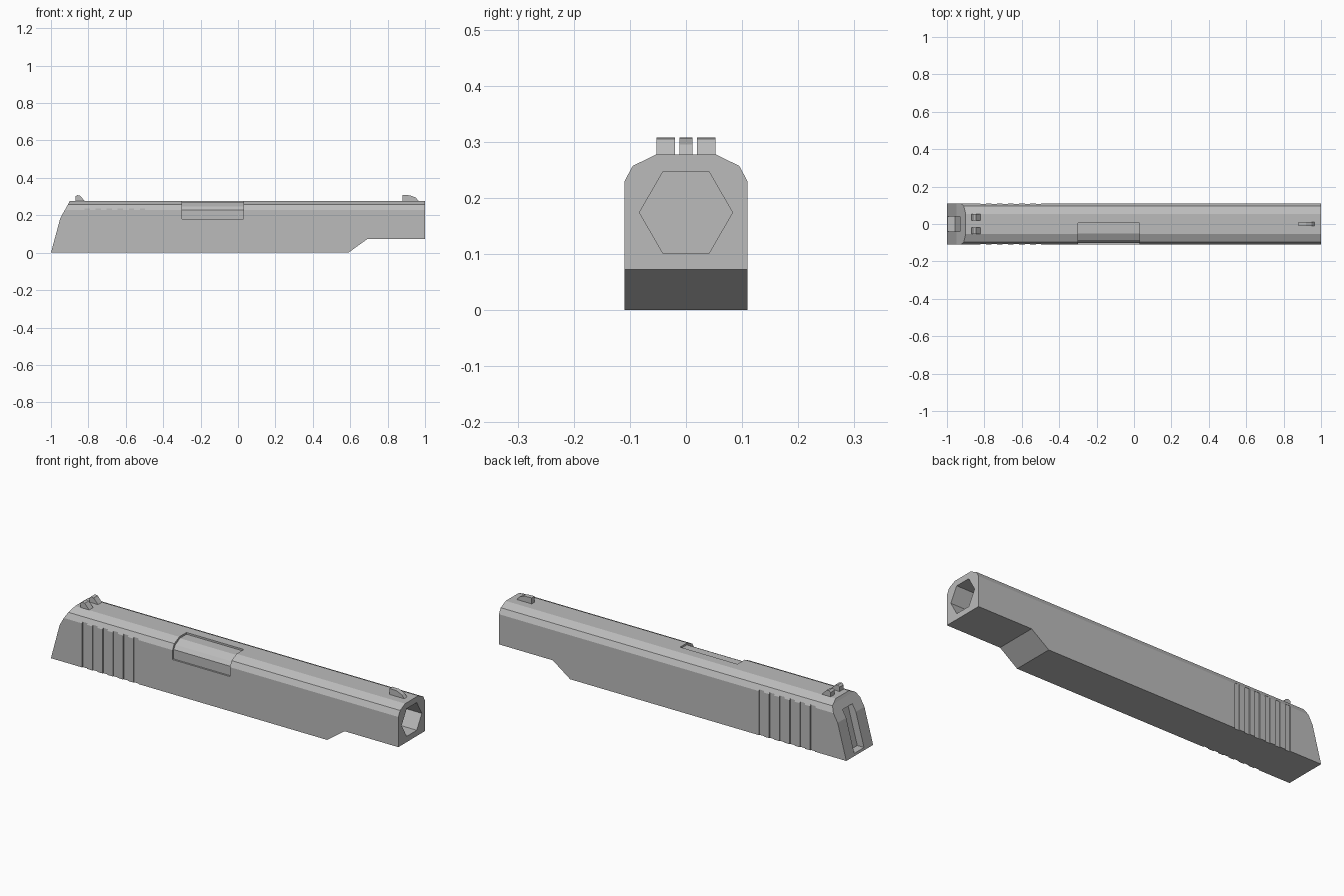
import bpy, bmesh, math

cube = bpy.data.objects.get("Cube")
if cube:
    bpy.data.objects.remove(cube, do_unlink=True)

steel = bpy.data.materials.new("grey steel")
steel.use_nodes = True
GREY = (0.5, 0.5, 0.5, 1)
steel.diffuse_color = GREY
steel.node_tree.nodes["Principled BSDF"].inputs["Base Color"].default_value = GREY


def prism(name, outline, axis, start, end):
    """Extrude a 2D outline: (y, z) along x, or (x, z) along y."""
    def place(p, d):
        return (d, p[0], p[1]) if axis == "x" else (p[0], d, p[1])
    bm = bmesh.new()
    rings = [[bm.verts.new(place(p, d)) for p in outline] for d in (start, end)]
    for ring in rings:
        bm.faces.new(ring)
    for i in range(len(outline)):
        j = (i + 1) % len(outline)
        bm.faces.new((rings[0][i], rings[0][j], rings[1][j], rings[1][i]))
    bmesh.ops.recalc_face_normals(bm, faces=bm.faces)
    mesh = bpy.data.meshes.new(name)
    bm.to_mesh(mesh)
    bm.free()
    mesh.materials.append(steel)
    obj = bpy.data.objects.new(name, mesh)
    bpy.context.collection.objects.link(obj)
    return obj


def box(name, x, y, z):
    rect = [(x[0], z[0]), (x[1], z[0]), (x[1], z[1]), (x[0], z[1])]
    return prism(name, rect, "y", *y)


def carve(target, cutter, operation="DIFFERENCE"):
    mod = target.modifiers.new("carve", "BOOLEAN")
    mod.operation, mod.solver, mod.object = operation, "EXACT", cutter
    bpy.context.view_layer.objects.active = target
    bpy.ops.object.modifier_apply(modifier=mod.name)
    bpy.data.objects.remove(cutter, do_unlink=True)


def section(inset=0.0, bottom=-0.1):
    half = [(0.11 - inset, bottom), (0.11 - inset, 0.229),
            (0.095 - inset, 0.257 - inset), (0.054 - inset / 2, 0.277 - inset)]
    return half + [(-y, z) for y, z in reversed(half)]


# Main body: side outline trimmed by the faceted cross-section
side = [(-1, 0), (0.59, 0), (0.69, 0.072), (1, 0.072), (1, 0.4),
        (-0.9, 0.4), (-0.9, 0.277), (-0.907, 0.262), (-0.95, 0.185)]
body = prism("slide_body", side, "y", -0.2, 0.2)
carve(body, prism("section_cutter", section(), "x", -1.2, 1.2), "INTERSECT")

# Hexagonal bore in the end face
hexagon = [(0.083 * math.cos(i * math.pi / 3), 0.174 + 0.083 * math.sin(i * math.pi / 3))
           for i in range(6)]
carve(body, prism("bore_cutter", hexagon, "x", 0.3, 1.1))

# Grip grooves on both sides
for i in range(6):
    x = -0.82 + i * 0.059
    for s in (-1, 1):
        carve(body, box("groove_cutter", (x, x + 0.028), sorted((s * 0.105, s * 0.2)), (-0.1, 0.236)))

# Rear slot following the slanted back
slot = [(-1.1, 0.012), (-0.958, 0.012), (-0.905, 0.205), (-0.925, 0.222), (-1.1, 0.222)]
carve(body, prism("slot_cutter", slot, "y", -0.04, 0.04))

# Side opening, with the recessed chamber inside it
carve(body, box("port_cutter", (-0.3, 0.03), (-0.2, 0.005), (0.18, 0.4)))
chamber = prism("chamber", section(0.009, 0.17), "x", -0.301, 0.031)
carve(chamber, box("chamber_trim", (-1, 1), (0.006, 0.3), (0, 1)))

# Sights
rear = [(-0.87, 0.27), (-0.87, 0.3), (-0.86, 0.308), (-0.845, 0.305), (-0.82, 0.277), (-0.82, 0.27)]
for name, s in (("left", 1), ("right", -1)):
    prism("rear_sight_" + name, rear, "y", s * 0.02, s * 0.053)
front = [(0.88, 0.27), (0.88, 0.308), (0.92, 0.307), (0.95, 0.295), (0.965, 0.277), (0.965, 0.27)]
prism("front_sight", front, "y", -0.012, 0.012)
